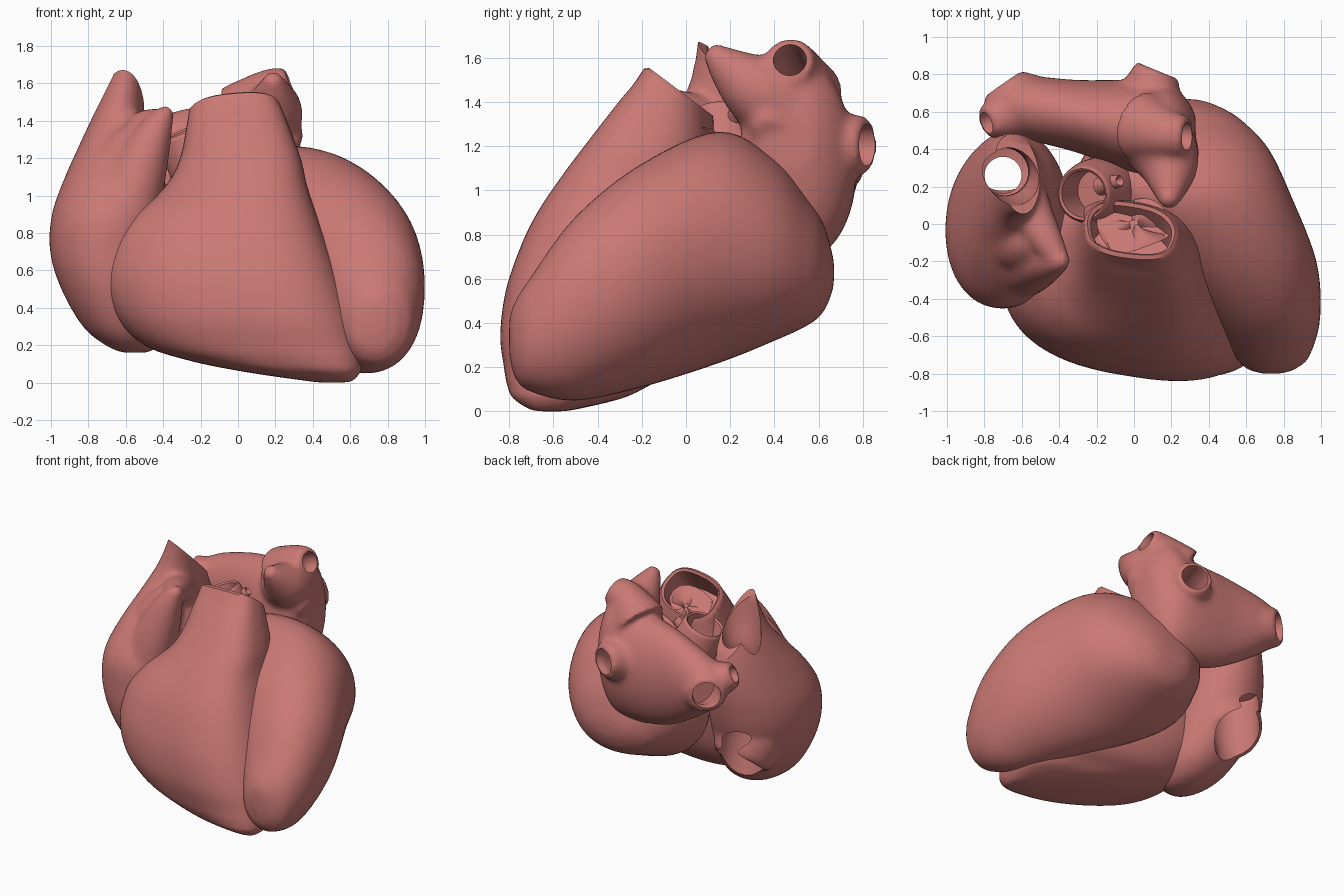
import bpy, bmesh, math
from mathutils import Vector

if "Cube" in bpy.data.objects:
    bpy.data.objects.remove(bpy.data.objects["Cube"])

SEG = 64
muscle = bpy.data.materials.new('muscle')
muscle.diffuse_color = (0.59, 0.19, 0.175, 1)
muscle.use_nodes = True
muscle.node_tree.nodes["Principled BSDF"].inputs["Base Color"].default_value = muscle.diffuse_color


def spline(rows, n=6):
    """Catmull-Rom interpolation through rows of numbers."""
    out = []
    for i in range(len(rows) - 1):
        p = [rows[max(i - 1, 0)], rows[i], rows[i + 1], rows[min(i + 2, len(rows) - 1)]]
        for k in range(n):
            t = k / n
            out.append([0.5 * (2 * b + (c - a) * t + (2 * a - 5 * b + 4 * c - d) * t * t
                               + (3 * b - a - 3 * c + d) * t ** 3) for a, b, c, d in zip(*p)])
    return out + [list(rows[-1])]


def skin(bm, rings):
    loops = [[bm.verts.new(p) for p in r] for r in rings]
    for a, b in zip(loops, loops[1:]):
        for i in range(len(a)):
            j = (i + 1) % len(a)
            bm.faces.new((a[i], a[j], b[j], b[i]))
    faces = [bm.faces.new(loops[0]), bm.faces.new(loops[-1])]
    bmesh.ops.recalc_face_normals(bm, faces=bm.faces)
    return faces


def loft(bm, axis, rows, power=2.0, shear=0.0):
    """Slices across an axis: (position, a min, a max, b min, b max)."""
    rings = []
    for t, a0, a1, b0, b1 in spline(rows):
        ring = []
        for i in range(SEG):
            w = 2 * math.pi * i / SEG
            c, s = math.cos(w), math.sin(w)
            u = math.copysign(abs(c) ** (2 / power), c) * (a1 - a0) / 2
            v = math.copysign(abs(s) ** (2 / power), s) * (b1 - b0) / 2 - shear * u
            a, b = (a0 + a1) / 2 + u, (b0 + b1) / 2 + v
            ring.append({'X': (t, a, b), 'Y': (a, t, b), 'Z': (a, b, t)}[axis])
        rings.append(ring)
    return skin(bm, rings)


def tube(bm, rows):
    """Round tube through (x, y, z, radius) points."""
    pts = spline(rows)
    rings = []
    for i, (x, y, z, r) in enumerate(pts):
        d = Vector(pts[min(i + 1, len(pts) - 1)][:3]) - Vector(pts[max(i - 1, 0)][:3])
        q = d.to_track_quat('Z', 'Y')
        rings.append([Vector((x, y, z)) + q @ Vector((r * math.cos(w), r * math.sin(w), 0))
                      for w in (2 * math.pi * k / SEG for k in range(SEG))])
    return skin(bm, rings)


def cut(bm, point, normal):
    """Slice off everything above a plane and cap it."""
    bmesh.ops.bisect_plane(bm, geom=bm.verts[:] + bm.edges[:] + bm.faces[:],
                           plane_co=point, plane_no=normal, clear_outer=True)
    edges = [e for e in bm.edges if e.is_boundary]
    return bmesh.ops.holes_fill(bm, edges=edges, sides=0)['faces']


def bore(bm, face, wall, depth):
    """Hollow a tube end, with a softened rim."""
    bmesh.ops.inset_region(bm, faces=[face], thickness=wall * 0.5, depth=wall * 0.5)
    bmesh.ops.inset_region(bm, faces=[face], thickness=wall * 0.5, depth=-wall * 0.4)
    bmesh.ops.inset_region(bm, faces=[face], thickness=0.01, depth=-depth)


def finish(bm, name, shade=True):
    me = bpy.data.meshes.new(name)
    bm.to_mesh(me)
    bm.free()
    me.materials.append(muscle)
    ob = bpy.data.objects.new(name, me)
    bpy.context.collection.objects.link(ob)
    if shade:
        smooth(ob)
    return ob


def smooth(ob):
    bpy.ops.object.select_all(action='DESELECT')
    ob.select_set(True)
    bpy.context.view_layer.objects.active = ob
    bpy.ops.object.shade_smooth_by_angle(angle=math.radians(45))


def bake(ob):
    me = bpy.data.meshes.new_from_object(ob.evaluated_get(bpy.context.evaluated_depsgraph_get()))
    ob.modifiers.clear()
    ob.data = me


def fuse(bm, name, channels, plane=None):
    """Blend overlapping lobes into one skin, then open the vessels."""
    ob = finish(bm, name, False)
    m = ob.modifiers.new('blend', 'REMESH')
    m.mode, m.voxel_size = 'VOXEL', 0.018
    m = ob.modifiers.new('soften', 'SMOOTH')
    m.factor, m.iterations = 0.5, 16
    bake(ob)
    if plane:
        b = bmesh.new()
        b.from_mesh(ob.data)
        cut(b, *plane)
        b.to_mesh(ob.data)
        b.free()
    cutters = []
    for rows in channels:
        b = bmesh.new()
        tube(b, rows)
        c = finish(b, 'channel_cutter', False)
        c.hide_render = True
        cutters.append(c)
        m = ob.modifiers.new('open', 'BOOLEAN')
        m.operation, m.object, m.solver = 'DIFFERENCE', c, 'EXACT'
    bake(ob)
    for c in cutters:
        bpy.data.objects.remove(c)
    ob.data.materials.clear()
    ob.data.materials.append(muscle)
    smooth(ob)


# Left ventricle
bm = bmesh.new()
loft(bm, 'Y', [(-.80, .71, .75, .31, .36), (-.795, .67, .80, .24, .43), (-.77, .60, .87, .15, .50),
               (-.70, .53, .94, .09, .61), (-.50, .35, .995, .05, .88), (-.20, .03, .975, .11, 1.12),
               (.15, -.31, .84, .22, 1.265), (.40, -.25, .72, .32, 1.14), (.55, -.14, .58, .39, .96),
               (.62, -.04, .47, .45, .85), (.66, .06, .36, .54, .72), (.67, .16, .25, .61, .65)], 2.1)
finish(bm, 'left_ventricle')

# Right ventricle with the pulmonary outflow
bm = bmesh.new()
loft(bm, 'Z', [(0, .46, .54, -.63, -.58), (.01, .36, .61, -.70, -.50), (.06, .02, .655, -.77, -.30),
               (.12, -.27, .665, -.79, -.18), (.20, -.50, .66, -.80, -.05), (.35, -.65, .62, -.815, .05),
               (.55, -.71, .55, -.79, .10), (.75, -.67, .475, -.725, .12), (.90, -.56, .42, -.655, .12),
               (1.05, -.39, .37, -.56, .12), (1.20, -.31, .335, -.45, .12), (1.40, -.27, .26, -.295, .11),
               (1.50, -.25, .22, -.215, .11), (1.7, -.17, .14, -.09, .10)], 2.6, 0.16)
cap = cut(bm, (0, -.03, 1.43), (0, .6, .8))
bore(bm, cap[0], 0.035, 0.2)
finish(bm, 'right_ventricle')

# Three pulmonary valve cusps meeting at a raised centre
bm = bmesh.new()
tilt = Vector((0, .6, .8)).to_track_quat('Z', 'Y')
rings = []
for k in range(1, 9):
    r = k / 8
    rings.append([Vector((0, -.05, 1.28)) + tilt @ Vector(
        (.2 * r * math.cos(w), .17 * r * math.sin(w),
         .12 * abs(math.cos(1.5 * w)) ** 0.6 * (1 - r) + .1 * r * r * abs(math.cos(1.5 * w))))
        for w in (2 * math.pi * i / SEG for i in range(SEG))])
skin(bm, rings)
finish(bm, 'pulmonary_valve')

# Aortic root and coronary stub
bm = bmesh.new()
ends = tube(bm, [(-.10, .22, .85, .19), (-.16, .18, 1.08, .185), (-.22, .17, 1.22, .175), (-.27, .16, 1.34, .15)])
bore(bm, max(ends, key=lambda f: f.calc_center_median().z), 0.025, 0.2)
finish(bm, 'aortic_root')
bm = bmesh.new()
ends = tube(bm, [(-.18, .20, 1.25, .05), (-.12, .22, 1.32, .04), (-.08, .23, 1.36, .033)])
bore(bm, ends[1], 0.01, 0.04)
finish(bm, 'coronary_stub')

# Right atrium: body, auricle, upper and lower caval veins
bm = bmesh.new()
loft(bm, 'Z', [(.16, -.62, -.48, -.2, -.06), (.20, -.71, -.42, -.3, .07), (.30, -.83, -.36, -.38, .20),
               (.50, -.945, -.35, -.44, .34), (.70, -1.005, -.35, -.45, .43), (.90, -.995, -.35, -.43, .48),
               (1.10, -.925, -.40, -.30, .505), (1.30, -.835, -.50, -.10, .48), (1.50, -.745, -.50, .02, .45),
               (1.85, -.62, -.49, .07, .42)], 2.1, -0.1)
tube(bm, [(-.66, -.2, .7, .22), (-.57, -.21, 1.0, .17), (-.48, -.2, 1.25, .12), (-.41, -.2, 1.40, .07),
          (-.36, -.2, 1.47, .03)])
tube(bm, [(-.62, .2, 1.2, .14), (-.53, .02, 1.33, .11), (-.44, -.13, 1.39, .08), (-.37, -.21, 1.42, .04)])
tube(bm, [(-.68, -.02, .9, .25), (-.61, -.08, 1.15, .18), (-.51, -.1, 1.36, .08)])
tube(bm, [(-.67, .05, .8, .29), (-.68, .21, .58, .25), (-.675, .30, .46, .20)])
fuse(bm, 'right_atrium',
     [[(-.62, .26, 1.95, .20), (-.645, .265, 1.52, .15), (-.69, .28, 1.25, .13), (-.70, .26, .85, .17),
       (-.68, .29, .55, .17), (-.67, .38, .22, .165)]],
     ((-.68, .26, 1.51), (.28, .65, .70)))

# Left atrium: body, appendage and four pulmonary veins
bm = bmesh.new()
loft(bm, 'X', [(-.74, .52, .72, 1.05, 1.28), (-.60, .46, .79, .93, 1.36), (-.30, .38, .77, .75, 1.46),
               (0, .27, .77, .68, 1.51), (.18, .24, .75, .70, 1.60), (.28, .30, .67, .85, 1.52),
               (.33, .40, .58, 1.1, 1.35)])
veins = [[(.03, .52, 1.42, .2), (.17, .48, 1.54, .14), (.285, .47, 1.59, .105)],
         [(.05, .55, 1.15, .22), (.10, .74, 1.20, .15), (.13, .82, 1.205, .125)],
         [(-.5, .6, 1.12, .18), (-.65, .69, 1.14, .15), (-.70, .75, 1.14, .13)],
         [(-.55, .63, 1.15, .17), (-.71, .57, 1.21, .12), (-.79, .54, 1.25, .09)]]
for v in veins:
    tube(bm, v)
tube(bm, [(.10, .5, 1.35, .22), (.18, .33, 1.45, .17), (.19, .21, 1.54, .11), (.185, .1, 1.64, .04)])
tube(bm, [(.16, .48, 1.3, .2), (.26, .39, 1.29, .12), (.32, .38, 1.26, .07)])
channels = []
for v in veins:
    a, b = Vector(v[1][:3]), Vector(v[2][:3])
    r = v[2][3] - .03
    channels.append([(*(a + (Vector(v[0][:3]) - a) * .8), r * 1.3), (*a, r), (*b, r), (*(b + (b - a)), r * 1.1)])
fuse(bm, 'left_atrium', channels)
